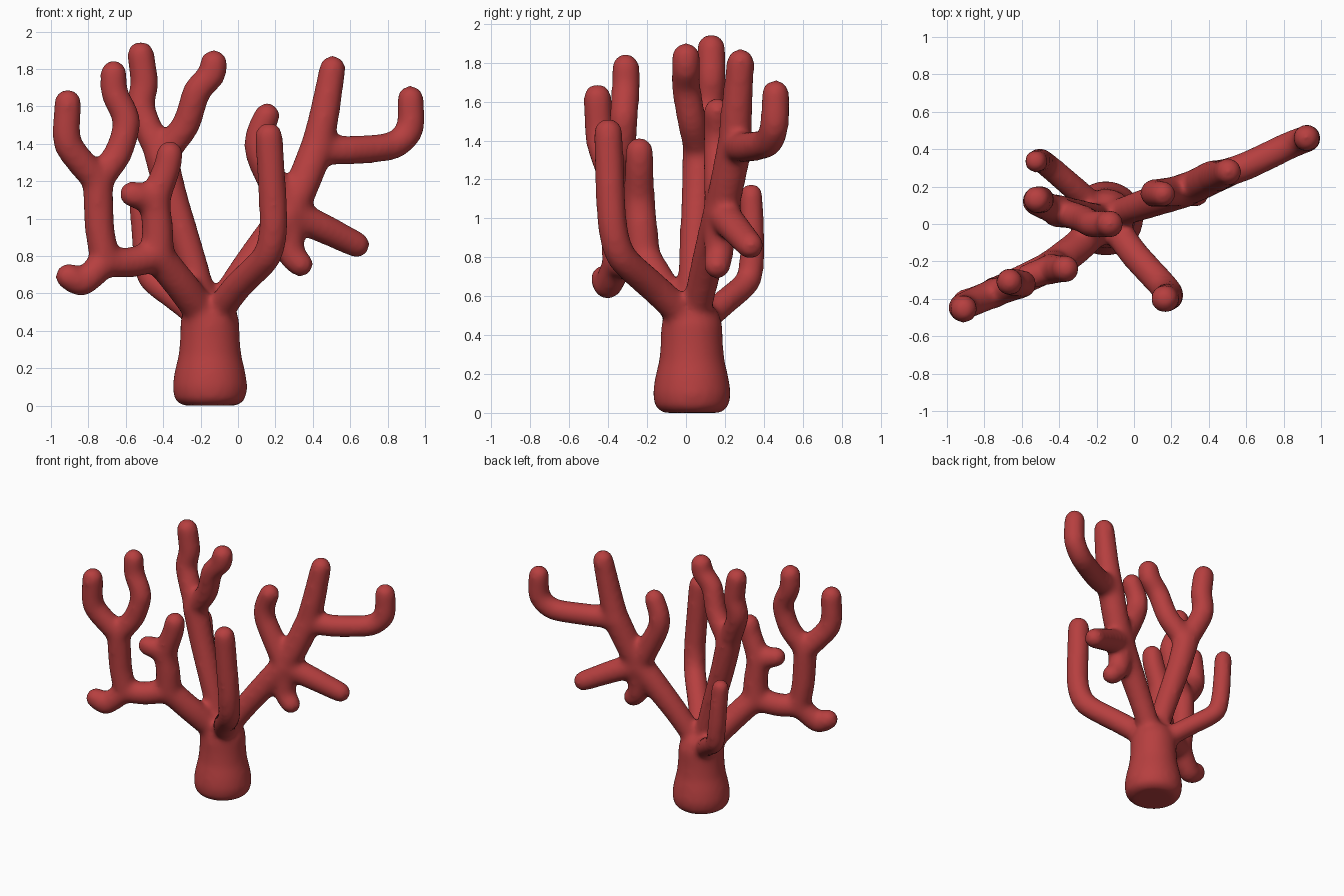
import bpy, bmesh, math
from mathutils import Vector, Matrix

bm = bmesh.new()
GROW = 0.008  # offsets the shrinkage caused by smoothing


def sweep(points, r0=0.078, r1=0.066):
    """Round-ended tube: overlapping balls along a smooth path."""
    p = [Vector(q) for q in points]
    p = [2 * p[0] - p[1]] + p + [2 * p[-1] - p[-2]]
    path = []
    for i in range(1, len(p) - 2):
        a, b, c, d = p[i - 1:i + 3]
        n = max(2, math.ceil((c - b).length / 0.022))
        for k in range(n):
            t = k / n
            cr = 0.5 * (2 * b + (c - a) * t + (2 * a - 5 * b + 4 * c - d) * t ** 2
                        + (3 * b - a - 3 * c + d) * t ** 3)
            path.append(cr.lerp(b.lerp(c, t), 0.3))
    path.append(p[-2])
    for i, v in enumerate(path):
        r = r0 + (r1 - r0) * i / (len(path) - 1) + GROW
        bmesh.ops.create_icosphere(bm, subdivisions=2, radius=r,
                                   matrix=Matrix.Translation(v))


# trunk: turned profile of (radius, height)
rings = []
for r, z in [(0.15, 0.0), (0.19, 0.03), (0.202, 0.1), (0.19, 0.18), (0.168, 0.27),
             (0.16, 0.36), (0.158, 0.46), (0.13, 0.53), (0.08, 0.57)]:
    rings.append([bm.verts.new((-0.15 + r * math.cos(a), 0.03 + r * math.sin(a), z))
                  for a in (math.tau * k / 40 for k in range(40))])
for lo, hi in zip(rings, rings[1:]):
    for k in range(40):
        j = (k + 1) % 40
        bm.faces.new((lo[k], lo[j], hi[j], hi[k]))
bm.faces.new(rings[0][::-1])
bm.faces.new(rings[-1])

# left front fan
n1, n2, n3 = (-0.43, -0.22, 0.8), (-0.71, -0.35, 0.77), (-0.75, -0.37, 1.2)
n4 = (-0.44, -0.24, 1.1)
sweep([(-0.19, -0.01, 0.49), (-0.3, -0.12, 0.64), n1], 0.085, 0.085)
sweep([n1, (-0.58, -0.29, 0.765), n2], 0.08, 0.075)
sweep([n2, (-0.83, -0.4, 0.66), (-0.905, -0.42, 0.69)], 0.075, 0.068)
sweep([n2, (-0.74, -0.36, 0.95), n3], 0.075, 0.078)
sweep([n3, (-0.91, -0.44, 1.4), (-0.91, -0.455, 1.62)], 0.075, 0.069)
sweep([n3, (-0.64, -0.335, 1.35), (-0.595, -0.32, 1.52), (-0.66, -0.31, 1.67),
       (-0.665, -0.31, 1.775)], 0.072, 0.068)
sweep([n1, (-0.43, -0.23, 0.95), n4, (-0.38, -0.24, 1.27), (-0.365, -0.24, 1.345)],
      0.085, 0.068)
sweep([n4, (-0.565, -0.28, 1.13)], 0.075, 0.066)

# tall left fork
n5 = (-0.41, 0.07, 1.33)
sweep([(-0.17, 0.03, 0.5), (-0.24, 0.04, 0.75), (-0.35, 0.06, 1.1), n5], 0.07, 0.085)
sweep([n5, (-0.52, 0.12, 1.58), (-0.5, 0.13, 1.72), (-0.52, 0.13, 1.875)], 0.075, 0.07)
sweep([n5, (-0.28, 0.03, 1.5), (-0.22, 0.0, 1.68), (-0.14, 0.0, 1.77),
       (-0.13, 0.0, 1.83)], 0.072, 0.07)

# short back branch
sweep([(-0.2, 0.08, 0.47), (-0.33, 0.2, 0.57), (-0.47, 0.32, 0.68), (-0.5, 0.34, 0.83),
       (-0.525, 0.335, 1.12)], 0.066, 0.057)

# front right branch
sweep([(-0.1, -0.02, 0.51), (0.0, -0.16, 0.64), (0.155, -0.33, 0.8), (0.19, -0.38, 0.98),
       (0.165, -0.4, 1.44)], 0.075, 0.071)

# right back fan
q, r = (0.27, 0.18, 1.03), (0.42, 0.25, 1.37)
sweep([(-0.11, 0.05, 0.51), (0.04, 0.1, 0.73), q], 0.07, 0.09)
sweep([q, (0.12, 0.165, 1.33), (0.11, 0.165, 1.44), (0.155, 0.16, 1.55)], 0.08, 0.066)
sweep([q, (0.34, 0.21, 1.17), r], 0.085, 0.088)
sweep([r, (0.46, 0.26, 1.55), (0.505, 0.28, 1.8)], 0.085, 0.068)
sweep([r, (0.6, 0.31, 1.365), (0.83, 0.42, 1.39), (0.92, 0.455, 1.48),
       (0.922, 0.46, 1.64)], 0.075, 0.068)
sweep([q, (0.45, 0.25, 0.95), (0.635, 0.33, 0.86)], 0.085, 0.066)
sweep([q, (0.28, 0.17, 0.82), (0.335, 0.16, 0.755)], 0.085, 0.064)

mesh = bpy.data.meshes.new("coral")
bm.to_mesh(mesh)
bm.free()
coral = bpy.data.objects.new("coral", mesh)
bpy.context.collection.objects.link(coral)

# fuse everything into one soft skin
fuse = coral.modifiers.new("fuse", 'REMESH')
fuse.mode = 'VOXEL'
fuse.voxel_size = 0.016
fuse.use_smooth_shade = True
soft = coral.modifiers.new("soften", 'SMOOTH')
soft.factor = 0.5
soft.iterations = 22

mat = bpy.data.materials.new("coral_red")
mat.diffuse_color = (0.47, 0.05, 0.05, 1)
mesh.materials.append(mat)
